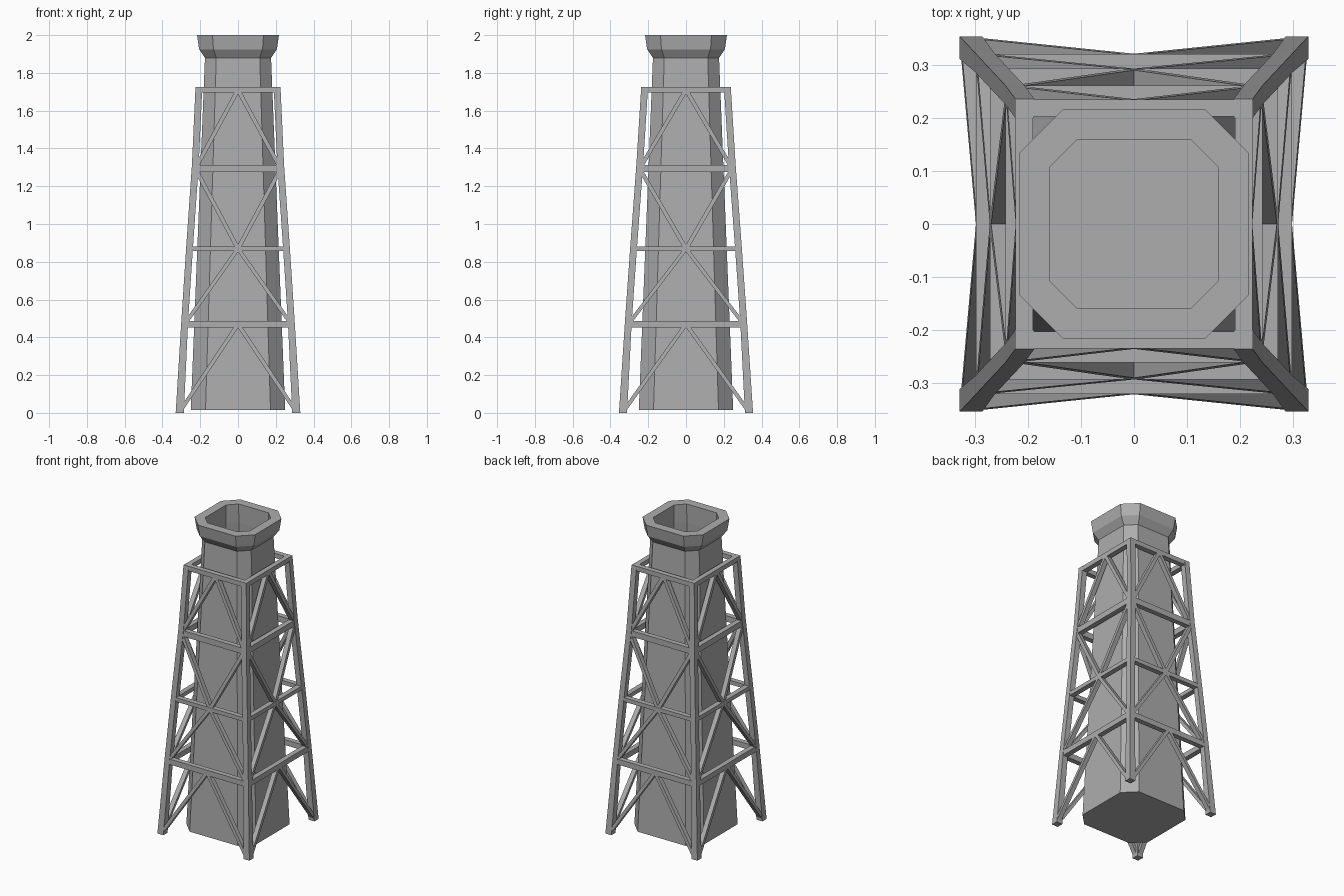
import bpy, bmesh
from mathutils import Vector

if "Cube" in bpy.data.objects:
    bpy.data.objects.remove(bpy.data.objects["Cube"])

# Dark grey for every part
grey = bpy.data.materials.new("dark_grey")
grey.diffuse_color = (0.42, 0.42, 0.42, 1)
grey.use_nodes = True
grey.node_tree.nodes["Principled BSDF"].inputs["Base Color"].default_value = grey.diffuse_color


def loft(bm, loops, cyclic=False):
    """Skin a list of equal-length vertex loops; cap the ends unless cyclic."""
    rows = [[bm.verts.new(Vector(p)) for p in loop] for loop in loops]
    n = len(rows[0])
    pairs = list(zip(rows, rows[1:])) + ([(rows[-1], rows[0])] if cyclic else [])
    for a, b in pairs:
        for i in range(n):
            j = (i + 1) % n
            bm.faces.new((a[i], a[j], b[j], b[i]))
    if not cyclic:
        bm.faces.new(rows[0])
        bm.faces.new(rows[-1])


def finish(name, bm):
    bmesh.ops.recalc_face_normals(bm, faces=bm.faces)
    mesh = bpy.data.meshes.new(name)
    bm.to_mesh(mesh)
    bm.free()
    mesh.materials.append(grey)
    ob = bpy.data.objects.new(name, mesh)
    bpy.context.collection.objects.link(ob)
    return ob


def octagon(h, f, z):
    """Chamfered square: half width h, half length of each flat side f."""
    return [(f, -h, z), (h, -f, z), (h, f, z), (f, h, z),
            (-f, h, z), (-h, f, z), (-h, -f, z), (-f, -h, z)]


def rect(x0, x1, y0, y1, z):
    return [(x0, y0, z), (x1, y0, z), (x1, y1, z), (x0, y1, z)]


# Chimney: tapered hollow octagonal shaft with a flared rim
bm = bmesh.new()
loft(bm, [octagon(*p) for p in (
    (0.25, 0.172, 0.014), (0.175, 0.115, 1.88), (0.206, 0.13, 1.925),
    (0.217, 0.135, 2.0), (0.16, 0.107, 2.0), (0.161, 0.107, 1.88),
    (0.238, 0.163, 0.026))])
finish("chimney", bm)

# Outer outline of the frame at each level: half x, half y, z
levels = [(0.33, 0.355, 0.0), (0.30, 0.323, 0.487), (0.274, 0.295, 0.882),
          (0.244, 0.263, 1.312), (0.225, 0.237, 1.725)]
bar_height = [0, 0.035, 0.026, 0.038, 0.03]
T = 0.036

# Four corner legs, following the levels
for sx in (-1, 1):
    for sy in (-1, 1):
        bm = bmesh.new()
        loops = []
        for x, y, z in levels:
            t = 0.043 if z == 0 else T
            loops.append(rect(sx * (x - t), sx * x, sy * (y - t), sy * y, z))
        loft(bm, loops)
        finish("corner_leg", bm)

# Horizontal mitred ring at each level
for (x, y, z), h in list(zip(levels, bar_height))[1:]:
    bm = bmesh.new()
    e, d = 0.001, T - 0.002
    out = [(x - e, y - e), (x - d, y - d)]
    loft(bm, [rect(-a, a, -b, b, zz) for (a, b), zz in
              ((out[0], z - h), (out[0], z), (out[1], z), (out[1], z - h))],
         cyclic=True)
    finish("ring_beam", bm)

# Diagonal braces: (corner level, level whose middle they meet)
W, D, INSET = 0.025, 0.03, 0.002
for corner, middle in ((0, 1), (1, 2), (3, 2), (3, 4)):
    bm = bmesh.new()
    cx, cy, cz = levels[corner]
    mx, my, mz = levels[middle]
    mz -= bar_height[middle] / 2
    cz -= bar_height[corner] / 2
    for side in (-1, 1):
        for s in (-1, 1):
            # front and back faces
            a, c = s * (cx - T / 2), side
            loft(bm, [rect(a - W / 2, a + W / 2, c * (cy - INSET - D), c * (cy - INSET), cz),
                      rect(-W / 2, W / 2, c * (my - INSET - D), c * (my - INSET), mz)])
            # left and right faces
            a = s * (cy - T / 2)
            loft(bm, [rect(c * (cx - INSET - D), c * (cx - INSET), a - W / 2, a + W / 2, cz),
                      rect(c * (mx - INSET - D), c * (mx - INSET), -W / 2, W / 2, mz)])
    finish("diagonal_braces", bm)
